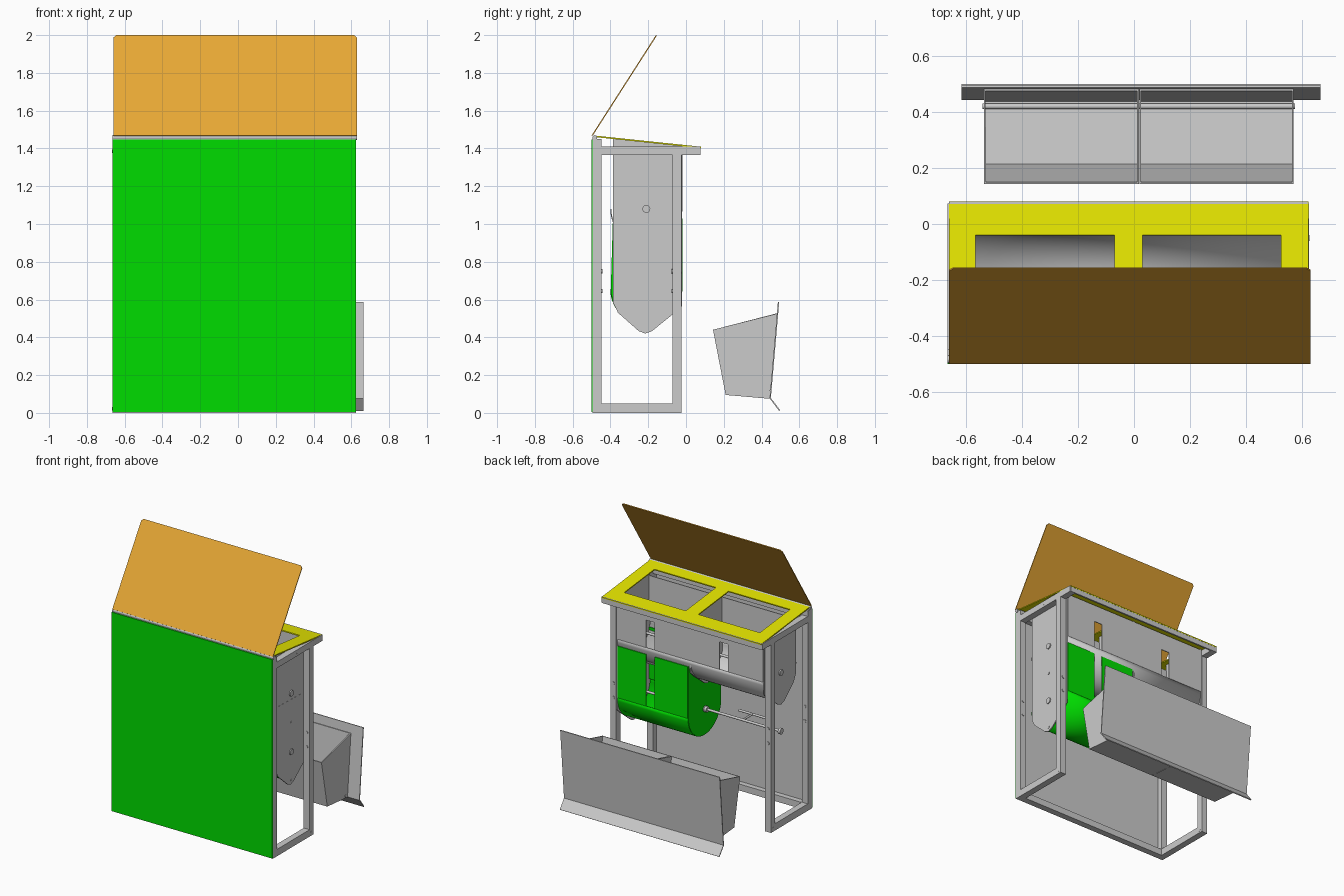
import bpy, bmesh, math
from mathutils import Vector

if "Cube" in bpy.data.objects:
    bpy.data.objects.remove(bpy.data.objects["Cube"])


def material(name, rgb):
    m = bpy.data.materials.new(name)
    m.diffuse_color = (*rgb, 1)
    m.use_nodes = True
    m.node_tree.nodes["Principled BSDF"].inputs["Base Color"].default_value = m.diffuse_color
    return m


GREEN = material("green", (0.0, 0.72, 0.0))
YELLOW = material("yellow", (0.8, 0.8, 0.0))
ORANGE = material("orange", (0.8, 0.39, 0.035))


def finish(name, bm, mat=None, thick=0, offset=0, smooth=False):
    bmesh.ops.recalc_face_normals(bm, faces=bm.faces)
    me = bpy.data.meshes.new(name)
    bm.to_mesh(me)
    bm.free()
    ob = bpy.data.objects.new(name, me)
    bpy.context.collection.objects.link(ob)
    if mat:
        me.materials.append(mat)
    if thick:
        s = ob.modifiers.new("thickness", 'SOLIDIFY')
        s.thickness, s.offset = thick, offset
    if smooth:
        bpy.ops.object.select_all(action='DESELECT')
        ob.select_set(True)
        bpy.context.view_layer.objects.active = ob
        bpy.ops.object.shade_smooth_by_angle(angle=math.radians(30))
    return ob


def prism(name, pts, x0, x1, mat=None):
    """Closed (y, z) profile extruded along x."""
    bm = bmesh.new()
    f = bm.faces.new([bm.verts.new((x0, y, z)) for y, z in pts])
    r = bmesh.ops.extrude_face_region(bm, geom=[f])
    vs = [v for v in r["geom"] if isinstance(v, bmesh.types.BMVert)]
    bmesh.ops.translate(bm, vec=(x1 - x0, 0, 0), verts=vs)
    return finish(name, bm, mat)


def box(name, x0, x1, y0, y1, z0, z1, mat=None):
    return prism(name, [(y0, z0), (y1, z0), (y1, z1), (y0, z1)], x0, x1, mat)


def strip(name, pts, x0, x1, thick, mat=None, smooth=False):
    """Open (y, z) profile swept along x as sheet metal."""
    bm = bmesh.new()
    rows = [[bm.verts.new((x, y, z)) for y, z in pts] for x in (x0, x1)]
    for i in range(len(pts) - 1):
        bm.faces.new((rows[0][i], rows[0][i + 1], rows[1][i + 1], rows[1][i]))
    return finish(name, bm, mat, thick, 0, smooth)


def rod(name, a, b, r, mat=None):
    a, b = Vector(a), Vector(b)
    bm = bmesh.new()
    bmesh.ops.create_cone(bm, cap_ends=True, segments=20, radius1=r, radius2=r,
                          depth=(b - a).length)
    rot = (b - a).to_track_quat('Z', 'Y')
    for v in bm.verts:
        v.co = rot @ v.co + (a + b) / 2
    return finish(name, bm, mat, smooth=True)


# Front panel: grey sheet with a green outer skin
box("front_panel", -0.665, 0.625, -0.494, -0.485, 0, 1.45)
box("front_panel_skin", -0.665, 0.625, -0.5, -0.494, 0.005, 1.447, GREEN)

# Side frames
for side, x0 in (("left", -0.665), ("right", 0.578)):
    x1 = x0 + 0.047
    xm = (x0 + x1) / 2
    box(side + "_front_leg", x0, x1, -0.494, -0.447, 0, 1.45)
    box(side + "_back_leg", x0, x1, -0.072, -0.025, 0, 1.39)
    box(side + "_bottom_rail", x0, x1, -0.447, -0.072, 0, 0.05)
    box(side + "_top_rail", x0, x1, -0.447, 0.074, 1.365, 1.41)
    for y0, y1 in ((-0.497, -0.443), (-0.076, -0.021)):
        for z in (0.645, 0.75):
            rod(side + "_leg_bolt", (xm, y0, z), (xm, y1, z), 0.011)
    for y, z in ((-0.21, 1.385), (-0.05, 0.022)):
        rod(side + "_rail_bolt", (x0 - 0.001, y, z), (x1 + 0.001, y, z), 0.01)
box("front_bottom_rail", -0.618, 0.578, -0.494, -0.447, 0, 0.047)
box("front_top_rail", -0.618, 0.578, -0.485, -0.447, 1.39, 1.437)
box("top_back_lip", -0.66, 0.62, 0.066, 0.078, 1.365, 1.41)

# Sloped yellow top with two openings
xs = [-0.66, -0.565, -0.07, 0.03, 0.525, 0.622]
ys = [-0.49, -0.387, -0.04, 0.08]
bm = bmesh.new()
grid = [[bm.verts.new((x, y, 1.47 - 0.105 * (y + 0.5))) for y in ys] for x in xs]
for i in range(5):
    for j in range(3):
        if j == 1 and i in (1, 3):
            continue
        bm.faces.new((grid[i][j], grid[i + 1][j], grid[i + 1][j + 1], grid[i][j + 1]))
finish("top_plate", bm, YELLOW, 0.008, -1)

# Hinged lid with clipped corners
rod("lid_hinge", (-0.665, -0.483, 1.457), (0.63, -0.483, 1.457), 0.013)
a, b = Vector((0, -0.497, 1.468)), Vector((0, -0.157, 1.998))
bm = bmesh.new()
cut = (b - a).normalized() * 0.015
bm.faces.new([bm.verts.new(v) for v in (
    a + Vector((-0.66, 0, 0)), a + Vector((0.63, 0, 0)),
    b - cut + Vector((0.63, 0, 0)), b + Vector((0.615, 0, 0)),
    b + Vector((-0.645, 0, 0)), b - cut + Vector((-0.66, 0, 0)))])
finish("lid", bm, ORANGE, 0.006)


# Drum units: rounded trough, slotted back wall, front wall, end plates
def drum(name, zc, top, x0, x1, slots, slot_top, mat=None):
    arc = [(-0.21 + 0.188 * math.cos(t), zc + 0.188 * math.sin(t))
           for t in (math.pi * (1 + i / 24) for i in range(25))]
    strip(name + "_trough", arc, x0, x1, 0.006, mat, True)
    edges = [x0] + [e for s in slots for e in (s - 0.033, s + 0.033)] + [x1]
    for i in range(0, len(edges), 2):
        box(name + "_back_wall", edges[i], edges[i + 1], -0.025, -0.019, zc, top, mat)
    if slot_top < top:
        for s in slots:
            box(name + "_slot_bridge", s - 0.033, s + 0.033, -0.025, -0.019,
                slot_top, top, mat)
    box(name + "_front_wall", x0, x1, -0.387, -0.381, zc, top, mat)


def end_plate(name, zc, top_front, top_back, x, mat=None):
    low = [(-0.387, -0.07), (-0.36, -0.125), (-0.25, -0.222), (-0.215, -0.235),
           (-0.18, -0.222), (-0.06, -0.125), (-0.022, -0.09)]
    pts = [(-0.387, top_front)] + [(y, zc + d) for y, d in low] + [(-0.022, top_back)]
    prism(name, pts, x - 0.004, x + 0.004, mat)


def round_plate(name, zc, top, x, mat):
    arc = [(-0.21 + 0.188 * math.cos(t), zc + 0.188 * math.sin(t))
           for t in (math.pi * (1 + i / 24) for i in range(25))]
    prism(name, [(-0.387, top)] + arc + [(-0.022, top)], x - 0.004, x + 0.004, mat)


UP, LOW = 1.08, 0.655
drum("upper_drum", UP, 1.405, -0.605, 0.565, (-0.29, 0.3), 1.28)
for x in (-0.609, -0.02, 0.569):
    end_plate("upper_end_plate", UP, 1.455, 1.415, x)
drum("lower_drum", LOW, 1.03, 0.0, 0.565, (0.3,), 1.03, GREEN)
end_plate("lower_outer_plate", LOW, 1.04, 1.03, 0.57)
round_plate("lower_inner_plate", LOW, 1.03, 0.0, GREEN)


# Axles with collars and T-shaped stirrers
def axle(name, x0, x1, z, stir):
    rod(name, (x0, -0.21, z), (x1, -0.21, z), 0.009)
    for x in (x0, x1):
        rod(name + "_collar", (x - 0.009, -0.21, z), (x + 0.009, -0.21, z), 0.021)
    rod(name + "_arm", (stir, -0.21, z), (stir, -0.32, z), 0.007)
    rod(name + "_paddle", (stir - 0.11, -0.32, z), (stir + 0.11, -0.32, z), 0.008)


for z, tag in ((UP, "upper"), (LOW, "lower")):
    axle(tag + "_left_axle", -0.613, -0.02, z, -0.31)
    axle(tag + "_right_axle", 0.0, 0.572, z, 0.29)
for z in (0.87, 0.45):
    rod("plate_pin", (0.56, -0.21, z), (0.577, -0.21, z), 0.008)

# Pull-out tray: front plate with foot flange and two open bins
strip("tray_plate", [(0.49, 0.588), (0.446, 0.078), (0.496, 0.012)], -0.615, 0.665, 0.007)
for tag, x0, x1 in (("left", -0.535, 0.017), ("right", 0.019, 0.57)):
    bm = bmesh.new()
    prof = [(0.143, 0.44), (0.21, 0.095), (0.442, 0.075), (0.482, 0.525)]
    A, B = [[bm.verts.new((x, y, z)) for y, z in prof] for x in (x0, x1)]
    bm.faces.new(A)
    bm.faces.new(B)
    for i in range(3):
        bm.faces.new((A[i], A[i + 1], B[i + 1], B[i]))
    finish(tag + "_bin", bm, None, 0.009, -1)
rod("tray_hinge", (-0.54, 0.42, 0.093), (0.575, 0.42, 0.093), 0.01)
